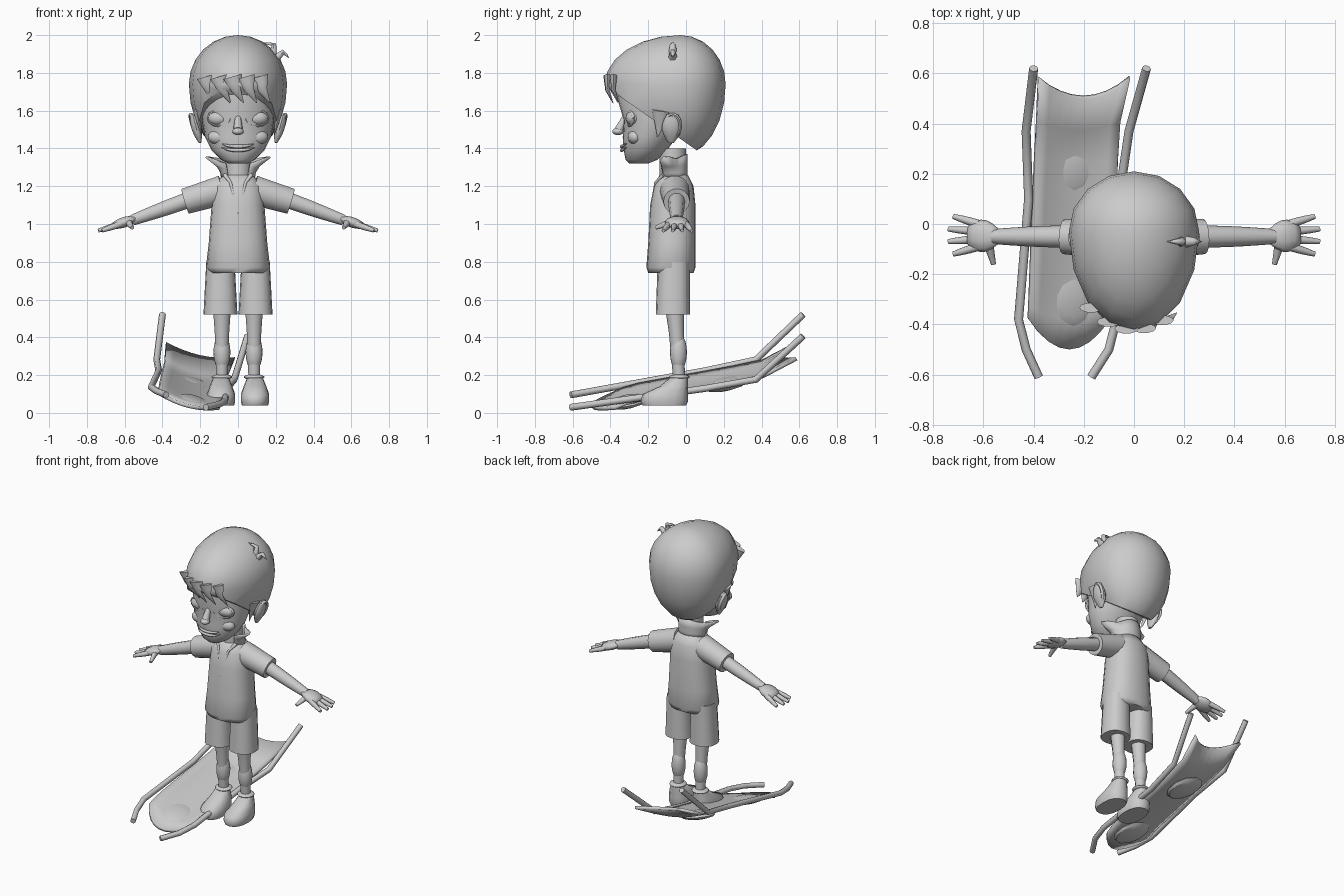
import bpy, bmesh, math
from mathutils import Vector

default_cube = bpy.data.objects.get("Cube")
if default_cube:
    bpy.data.objects.remove(default_cube)

shade = (.6, .6, .6, 1)
grey = bpy.data.materials.new("plain_grey")
grey.use_nodes = True
grey.diffuse_color = shade
grey.node_tree.nodes["Principled BSDF"].inputs["Base Color"].default_value = shade


def finish(name, bm, angle=60):
    """Turn a bmesh into a named object with smooth shading and sharp edges."""
    bmesh.ops.recalc_face_normals(bm, faces=bm.faces)
    mesh = bpy.data.meshes.new(name)
    bm.to_mesh(mesh)
    bm.free()
    part = bpy.data.objects.new(name, mesh)
    bpy.context.collection.objects.link(part)
    mesh.materials.append(grey)
    bpy.ops.object.select_all(action='DESELECT')
    part.select_set(True)
    bpy.context.view_layer.objects.active = part
    bpy.ops.object.shade_smooth_by_angle(angle=math.radians(angle))
    return part


def pair(name, make, angle=60):
    """Build a part on the left and its mirror image on the right."""
    for label, sign in (("left", 1), ("right", -1)):
        bm = make()
        for vert in bm.verts:
            vert.co.x *= sign
        finish(label + "_" + name, bm, angle)


def sheet(rows, closed):
    """Join rows of points into a surface; a closed one is wrapped and capped."""
    bm = bmesh.new()
    grid = [[bm.verts.new(point) for point in row] for row in rows]
    for low, high in zip(grid, grid[1:]):
        for i in range(0 if closed else 1, len(low)):
            bm.faces.new((low[i - 1], low[i], high[i], high[i - 1]))
    if closed:
        bm.faces.new(grid[0])
        bm.faces.new(grid[-1])
    return bm


def loft(levels, center_x=0, sides=16, square=1):
    """Stack rounded sections given as (height, half width, front, back)."""
    rows = []
    for height, width, front, back in levels:
        row = []
        for i in range(sides):
            angle = math.tau * i / sides
            across, along = [math.copysign(abs(value) ** square, value)
                             for value in (math.cos(angle), math.sin(angle))]
            row.append((center_x + width * across,
                        (front + back) / 2 + (back - front) / 2 * along, height))
        rows.append(row)
    return sheet(rows, True)


def tube(path, start, end, flat=1, side=(0, 1, 0), swell=0, steps=1, sides=10):
    """Sweep a round section, tapering from start to end, along a path."""
    corners = [Vector(point) for point in path]
    points = [a.lerp(b, k / steps) for a, b in zip(corners, corners[1:]) for k in range(steps)]
    points.append(corners[-1])
    last = len(points) - 1
    rows = []
    for i, point in enumerate(points):
        heading = (points[min(i + 1, last)] - points[max(i - 1, 0)]).normalized()
        wide = Vector(side)
        wide = (wide - heading * heading.dot(wide)).normalized()
        thin = heading.cross(wide) * flat
        radius = start + (end - start) * i / last + swell * math.sin(math.pi * i / last)
        rows.append([point + radius * (wide * math.cos(turn) + thin * math.sin(turn))
                     for turn in (math.tau * k / sides for k in range(sides))])
    return sheet(rows, True)


def ball(center, size, segments=16, rings=10):
    bm = bmesh.new()
    bmesh.ops.create_uvsphere(bm, u_segments=segments, v_segments=rings, radius=1)
    bmesh.ops.scale(bm, vec=size, verts=bm.verts)
    bmesh.ops.translate(bm, vec=center, verts=bm.verts)
    return bm


def arc(center, across, up, first, last, steps=12):
    """Points along part of an ellipse, between two angles in degrees."""
    turns = [math.radians(first + (last - first) * k / steps) for k in range(steps + 1)]
    return [Vector(center) + Vector(across) * math.cos(turn) + Vector(up) * math.sin(turn)
            for turn in turns]


def thicken(part, thickness):
    part.modifiers.new("thickness", 'SOLIDIFY').thickness = thickness


# Hair: an egg, longer in front and below, cut by a slanted plane above the face
hair = ball((0, 0, 0), (.26, 1, 1), 16, 12)
for vert in hair.verts:
    vert.co.y = vert.co.y * (.24 if vert.co.y > 0 else .4) - .03
    vert.co.z = vert.co.z * (.26 if vert.co.z > 0 else .38) + 1.74
bmesh.ops.bisect_plane(hair, geom=hair.verts[:] + hair.edges[:] + hair.faces[:],
                       plane_co=(0, -.4, 1.71), plane_no=(0, .7, 1), clear_inner=True)
bmesh.ops.holes_fill(hair, edges=[edge for edge in hair.edges if edge.is_boundary], sides=0)
finish("hair", hair, 50)

# Fringe, side locks and crown tuft
for i in range(5):
    x = .07 * i - .17
    y = 3 * x * x - .42
    lock = tube([(x, y, 1.78), (x + .02, y, 1.71), (x + .06, y + .03, 1.64)],
                .05, .002, flat=.4, side=(1, 0, 0), steps=2)
    finish(f"fringe_lock_{i}", lock)
pair("side_lock", lambda: tube([(.22, -.13, 1.6), (.19, -.15, 1.46)], .05, .002, flat=.4))
for name, bend, tip in (("upper", (.19, 1.95), (.13, 1.96)), ("lower", (.24, 1.91), (.27, 1.88))):
    spike = tube([(.18, -.07, 1.86), (bend[0], -.07, bend[1]), (tip[0], -.07, tip[1])],
                 .03, .001, steps=2, sides=6)
    finish(name + "_crown_tuft", spike)

# Head and face
finish("head", loft([(1.32, .05, -.3, -.2), (1.34, .09, -.32, -.15), (1.39, .14, -.33, -.1),
                     (1.46, .175, -.335, -.05), (1.55, .19, -.33, 0), (1.72, .21, -.38, .1),
                     (1.8, .18, -.36, .1)], sides=24), 80)
pair("eye", lambda: ball((.1, -.28, 1.56), (.06, .04, .04)))
pair("eyelid", lambda: tube(arc((.1, -.3, 1.56), (.06, .02, 0), (0, 0, .04), 0, 360),
                            .008, .008, sides=6))
pair("cheek", lambda: ball((.1, -.27, 1.46), (.06, .04, .04)), 80)
finish("nose_bridge", tube([(0, -.32, 1.57), (0, -.355, 1.5)], .015, .025, side=(1, 0, 0)), 80)
finish("nose_tip", ball((0, -.36, 1.49), (.03, .03, .02)), 80)
for name, height in (("upper_lip", 1.44), ("lower_lip", 1.42)):
    curve = arc((0, -.29, height), (.1, 0, 0), (0, .05, .03), -150, -30)
    finish(name, tube(curve, .002, .002, side=(0, 0, 1), swell=.008, sides=6), 80)
pair("ear", lambda: tube([(.2, -.08, 1.43), (.24, -.07, 1.58)], .015, .03, flat=.5, swell=.03, steps=6))
pair("ear_rim", lambda: tube(arc((.23, -.07, 1.52), (.01, .04, 0), (.02, 0, .06), -70, 190),
                             .01, .01, side=(1, 0, 0), sides=6))
finish("neck", loft([(1.2, .07, -.14, 0), (1.4, .07, -.14, 0)]))

# Shirt with sleeves, neck opening and winged collar
finish("shirt", loft([(.74, .15, -.2, .04), (.77, .17, -.21, .05), (.9, .155, -.2, .05),
                      (1.1, .14, -.19, .05), (1.2, .13, -.17, .04), (1.26, .08, -.14, .01)],
                     sides=20, square=.85), 70)
pair("sleeve", lambda: tube([(.08, -.06, 1.18), (.28, -.05, 1.12)], .08, .07, sides=14))
pair("neck_opening_edge", lambda: tube([(.07, -.12, 1.26), (.04, -.16, 1.22), (0, -.19, 1.05)],
                                       .012, .004))
rows = []
for k in range(-10, 11):
    turn = math.radians(14 * k)
    wing = math.exp(-7 * (abs(turn) - 1.95) ** 2)
    row = []
    for rise in (0, .3, .6, 1):
        reach = .08 + .1 * wing * rise ** 2
        row.append((reach * math.sin(turn), .8 * reach * math.cos(turn) - .065,
                    1.24 + rise * (.1 + .03 * math.cos(turn) + .03 * wing)))
    rows.append(row)
thicken(finish("collar", sheet(rows, False)), .01)

# Arms and hands
pair("arm", lambda: tube([(.2, -.05, 1.15), (.56, -.05, 1.02)], .045, .03, swell=.004, steps=6), 80)
pair("palm", lambda: tube([(.54, -.05, 1.03), (.66, -.045, .99)], .03, .04,
                          flat=.45, swell=.03, steps=5), 80)
for i in range(4):
    spread = 1.5 - i
    pair(f"finger_{i}", lambda: tube([(.62, .03 * spread - .045, 1),
                                      (.75 - .02 * abs(spread), .05 * spread - .045, .965)],
                                     .017, .01, swell=.002, steps=3, sides=8))
pair("thumb", lambda: tube([(.58, -.08, 1.01), (.56, -.16, .98)], .02, .01, side=(1, 0, 0), sides=8))

# Shorts, legs and shoes
pair("shorts_leg", lambda: loft([(.52, .09, -.16, .02), (.8, .075, -.15, .02)], .093, square=.85))
pair("leg", lambda: tube([(.085, -.06, .56), (.085, -.05, .42), (.085, -.035, .15)], .05, .03, steps=3), 80)
pair("calf", lambda: ball((.085, -.04, .32), (.045, .045, .1)), 80)
pair("shoe", lambda: loft([(.04, .07, -.23, 0), (.06, .075, -.24, .01), (.1, .075, -.23, .01),
                           (.14, .06, -.14, .01), (.19, .04, -.08, .01)], .09, square=.85))
pair("shoe_cuff", lambda: ball((.085, -.035, .19), (.055, .055, .015)))


# Board and rails share one rising curve
def kick(y):
    return 2 * max(0, y - .3) ** 2


def deck_height(y):
    return .205 + .18 * y + kick(y)


rows = []
for i in range(9):
    y = i / 8 - .5
    left, right = .04 * y - .4, .04 * y + .5 * kick(y) - .075
    bow = max(0, .6 * (-.3 - y), .4 * (y - .3))
    row = []
    for k in range(9):
        mix = k / 8
        edge = (2 * mix - 1) ** 2
        row.append((left + (right - left) * mix, y + bow * edge,
                    deck_height(y) - .08 * mix - .03 * (1 - edge)))
    rows.append(row)
thicken(finish("board", sheet(rows, False), 30), .02)

for name, y in (("front_pad", -.31), ("rear_pad", .21)):
    pad = ball((0, 0, 0), (.11, .12, .03), 10, 6)
    for vert in pad.verts:
        vert.co += Vector((-.24, y, deck_height(y) - .09 + .18 * vert.co.y - .23 * vert.co.x))
    finish(name, pad, 30)

stations = (-.61, -.5, -.38, .1, .37, .62)
for name, offsets, drop, slope in (("right_rail", (-.38, -.43, -.46, -.42, -.43, -.4), 0, 0),
                                   ("left_rail", (-.17, -.1, -.07, -.06, -.02, .05), .09, .04)):
    path = [(x, y, deck_height(y) - drop - slope * y) for x, y in zip(offsets, stations)]
    finish(name, tube(path, .018, .018, side=(1, 0, 0), sides=8))
